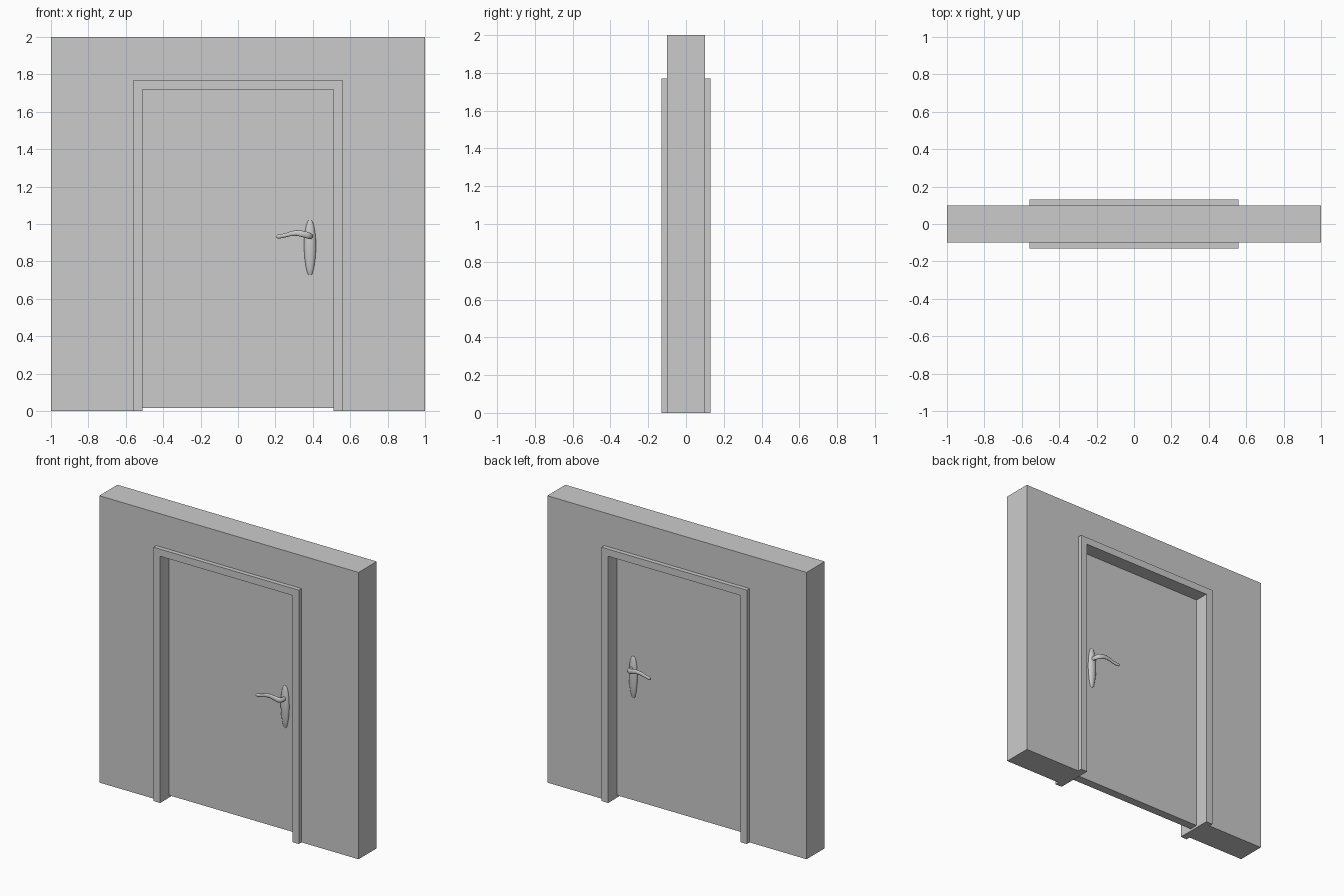
import bpy
import bmesh
from math import cos, sin, pi
from mathutils import Vector

cube = bpy.data.objects.get("Cube")
if cube:
    bpy.data.objects.remove(cube, do_unlink=True)

# One plain grey for everything
grey = bpy.data.materials.new("plain grey")
grey.use_nodes = True
colour = (0.6, 0.6, 0.6, 1)
grey.diffuse_color = colour
grey.node_tree.nodes["Principled BSDF"].inputs["Base Color"].default_value = colour


def finish(name, bm):
    bmesh.ops.recalc_face_normals(bm, faces=bm.faces)
    mesh = bpy.data.meshes.new(name)
    bm.to_mesh(mesh)
    bm.free()
    mesh.materials.append(grey)
    obj = bpy.data.objects.new(name, mesh)
    bpy.context.collection.objects.link(obj)
    return obj


def extrude_profile(name, points, half_depth):
    """Extrude an x-z outline symmetrically along y."""
    bm = bmesh.new()
    face = bm.faces.new([bm.verts.new((x, -half_depth, z)) for x, z in points])
    new = bmesh.ops.extrude_face_region(bm, geom=[face])["geom"]
    moved = [v for v in new if isinstance(v, bmesh.types.BMVert)]
    bmesh.ops.translate(bm, verts=moved, vec=(0, 2 * half_depth, 0))
    return finish(name, bm)


def arch(name, outer, top, inner, inner_top, half_depth):
    """Square arch standing on the ground."""
    half = [(outer, 0), (outer, top)], [(inner, inner_top), (inner, 0)]
    right = half[0] + [(-x, z) for x, z in reversed(half[0])]
    opening = [(-x, z) for x, z in reversed(half[1])] + half[1]
    return extrude_profile(name, right + opening, half_depth)


def loft(name, stations, sides=20):
    """Skin elliptical rings (centre, half axis, half axis); mirrored to the back."""
    bm = bmesh.new()
    rings = []
    for centre, u, v in stations:
        angles = [2 * pi * i / sides for i in range(sides)]
        rings.append([bm.verts.new(centre + u * cos(a) + v * sin(a)) for a in angles])
    for a, b in zip(rings, rings[1:]):
        for i in range(sides):
            j = (i + 1) % sides
            bm.faces.new((a[i], a[j], b[j], b[i]))
    bm.faces.new(rings[0])
    bm.faces.new(rings[-1])
    obj = finish(name, bm)
    mirror = obj.modifiers.new("both sides", 'MIRROR')
    mirror.use_axis = (False, True, False)
    bpy.ops.object.select_all(action='DESELECT')
    obj.select_set(True)
    bpy.context.view_layer.objects.active = obj
    bpy.ops.object.shade_smooth_by_angle(angle=0.7)
    return obj


# Wall, frame and door leaf
arch("wall", 1, 2, 0.56, 1.77, 0.1)
arch("door_frame", 0.56, 1.77, 0.51, 1.72, 0.13)
extrude_profile("door_leaf", [(-0.51, 0.015), (0.51, 0.015),
                              (0.51, 1.72), (-0.51, 1.72)], 0.03)

# Domed, tapering backplate: height, half width, bulge
plate = [(0.728, 0.008, 0.004), (0.737, 0.014, 0.008), (0.77, 0.022, 0.014),
         (0.82, 0.029, 0.019), (0.87, 0.032, 0.021), (0.92, 0.031, 0.02),
         (0.96, 0.027, 0.017), (0.99, 0.021, 0.013), (1.012, 0.014, 0.008),
         (1.02, 0.008, 0.004)]
loft("handle_backplate", [(Vector((0.385, -0.03, z)), Vector((w, 0, 0)), Vector((0, d, 0)))
                          for z, w, d in plate])

# Curved lever: x, y, z, half thickness, half height
path = [(0.388, -0.03, 0.935, 0.012, 0.014), (0.388, -0.065, 0.935, 0.012, 0.015),
        (0.384, -0.08, 0.936, 0.012, 0.017), (0.372, -0.09, 0.94, 0.01, 0.018),
        (0.345, -0.094, 0.947, 0.009, 0.017), (0.315, -0.094, 0.952, 0.008, 0.015),
        (0.285, -0.092, 0.949, 0.008, 0.013), (0.255, -0.091, 0.94, 0.008, 0.011),
        (0.225, -0.093, 0.934, 0.008, 0.011), (0.212, -0.095, 0.933, 0.007, 0.01),
        (0.206, -0.096, 0.933, 0.004, 0.006)]
stations = []
for i, (x, y, z, t, h) in enumerate(path):
    before, after = path[max(i - 1, 0)], path[min(i + 1, len(path) - 1)]
    side = Vector((before[1] - after[1], after[0] - before[0], 0)).normalized()
    stations.append((Vector((x, y, z)), side * t, Vector((0, 0, h))))
loft("handle_lever", stations)
